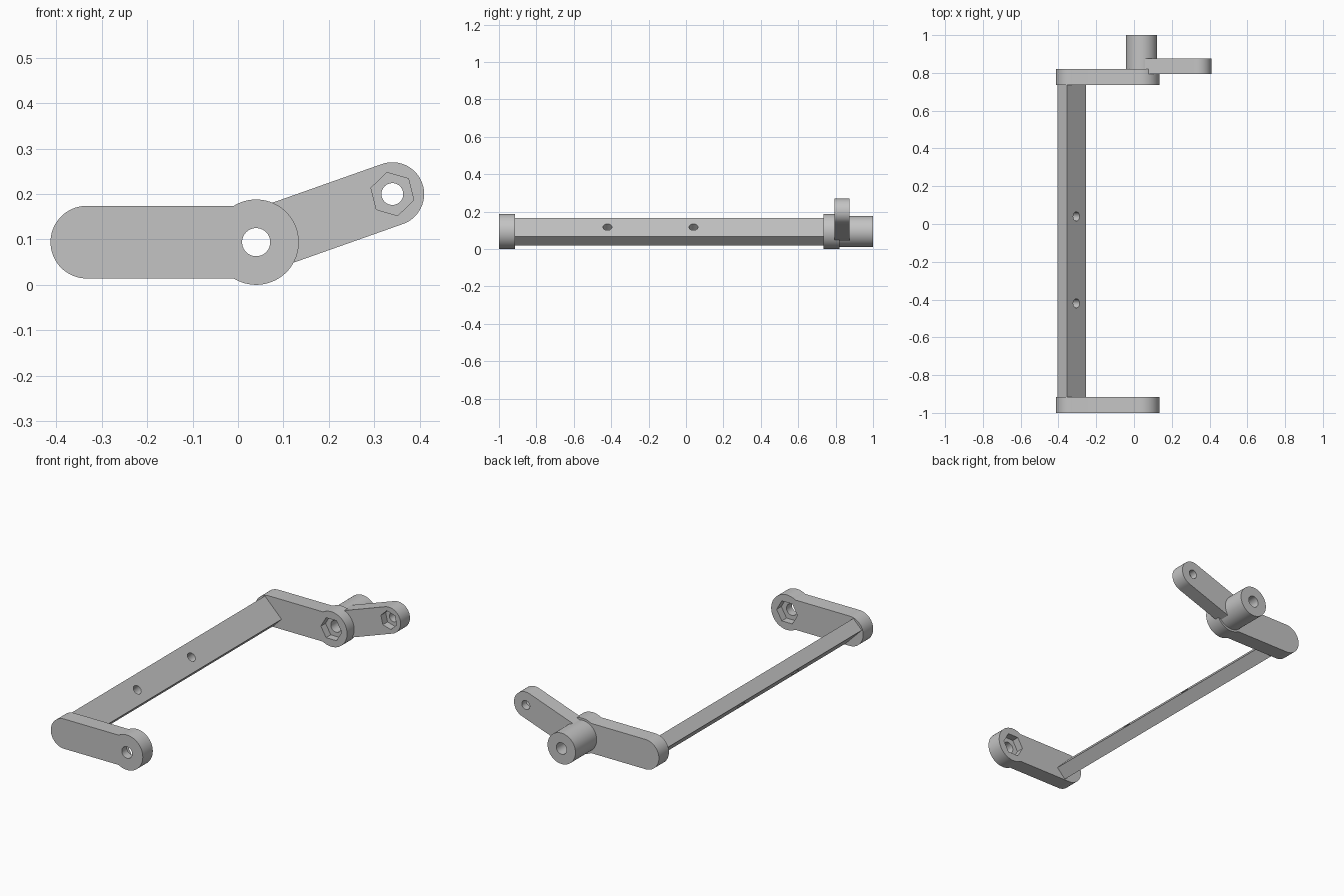
import bpy, bmesh
from math import sin, cos, asin, atan2, radians, degrees, sqrt
from mathutils import Vector

cube = bpy.data.objects.get("Cube")
if cube:
    bpy.data.objects.remove(cube, do_unlink=True)

grey = bpy.data.materials.new("plain grey")
grey.use_nodes = True
grey.diffuse_color = (0.55, 0.55, 0.55, 1)
grey.node_tree.nodes["Principled BSDF"].inputs["Base Color"].default_value = (0.55, 0.55, 0.55, 1)


def arc(center, radius, start, end, steps=48):
    """Points (x, z) along an arc, angles in degrees."""
    angles = [radians(start + (end - start) * i / steps) for i in range(steps + 1)]
    return [(center[0] + radius * cos(a), center[1] + radius * sin(a)) for a in angles]


def ring(center, radius, sides=64, turn=0):
    return arc(center, radius, turn, turn + 360, sides)[:-1]


def prism(name, outline, y0, y1):
    """Extrude an (x, z) outline along y."""
    bm = bmesh.new()
    face = bm.faces.new([bm.verts.new((x, y0, z)) for x, z in outline])
    out = bmesh.ops.extrude_face_region(bm, geom=[face], use_keep_orig=True)
    moved = [v for v in out["geom"] if isinstance(v, bmesh.types.BMVert)]
    bmesh.ops.translate(bm, verts=moved, vec=(0, y1 - y0, 0))
    bmesh.ops.recalc_face_normals(bm, faces=bm.faces)
    mesh = bpy.data.meshes.new(name)
    bm.to_mesh(mesh)
    bm.free()
    obj = bpy.data.objects.new(name, mesh)
    bpy.context.collection.objects.link(obj)
    mesh.materials.append(grey)
    return obj


def finish(obj, cutters=()):
    """Cut the holes, then smooth the round sides."""
    bpy.ops.object.select_all(action="DESELECT")
    bpy.context.view_layer.objects.active = obj
    obj.select_set(True)
    for cutter in cutters:
        cutter.hide_render = True
        mod = obj.modifiers.new("cut", "BOOLEAN")
        mod.operation, mod.solver, mod.object = "DIFFERENCE", "EXACT", cutter
        bpy.ops.object.modifier_apply(modifier=mod.name)
        bpy.data.objects.remove(cutter, do_unlink=True)
    bpy.ops.object.shade_smooth_by_angle(angle=radians(30))


pivot = (0.04, 0.094)
elbow = (-0.333, 0.094)
tip = (0.34, 0.2)
bore = 0.031

# End arms: rounded bar running into a larger eye, nut pocket on the inner face
meet = degrees(asin(0.08 / 0.094))
arm_outline = arc(elbow, 0.08, 90, 270) + arc(pivot, 0.094, meet - 180, 180 - meet)
for name, y0, y1, pocket in (("front_arm", -1, -0.915, (-0.955, -0.9)),
                             ("rear_arm", 0.735, 0.82, (0.72, 0.775))):
    arm = prism(name, arm_outline, y0, y1)
    finish(arm, [prism("bore_cutter", ring(pivot, bore), y0 - 0.1, y1 + 0.1),
                 prism("nut_cutter", ring(pivot, 0.062, 6), *pocket)])

# Hub behind the rear arm
hub = prism("hub", ring(pivot, 0.083), 0.82, 1)
finish(hub, [prism("bore_cutter", ring(pivot, bore), 0.7, 1.1)])

# Lever rising from the hub, with its own nut pocket
tilt = degrees(atan2(tip[1] - pivot[1], tip[0] - pivot[0]))
lever = prism("lever", arc(pivot, 0.07, tilt + 90, tilt + 270)
              + arc(tip, 0.07, tilt - 90, tilt + 90), 0.795, 0.875)
finish(lever, [prism("hub_clearance", ring(pivot, 0.045), 0.7, 1),
               prism("tip_bore", ring(tip, 0.024), 0.7, 1),
               prism("tip_nut", ring(tip, 0.049, 6, 44), 0.78, 0.835)])

# Flat connecting bar, turned 45 degrees, with two cross holes
middle = Vector((-0.33, 0.0925))
wide = Vector((1, -1)).normalized() * 0.07
thick = Vector((1, 1)).normalized() * 0.0355
corners = [middle - wide - thick, middle + wide - thick,
           middle + wide + thick, middle - wide + thick]
bar = prism("connecting_bar", [tuple(c) for c in corners], -0.915, 0.735)
drills = []
for y in (-0.42, 0.04):
    drill = prism("drill", ring((0, 0), 0.024, 32), -0.15, 0.15)
    drill.rotation_mode = "QUATERNION"
    drill.rotation_quaternion = Vector((0, 1, 0)).rotation_difference(Vector((1, 0, 1)))
    drill.location = (middle.x, y, middle.y)
    drills.append(drill)
bpy.context.view_layer.update()
finish(bar, drills)
